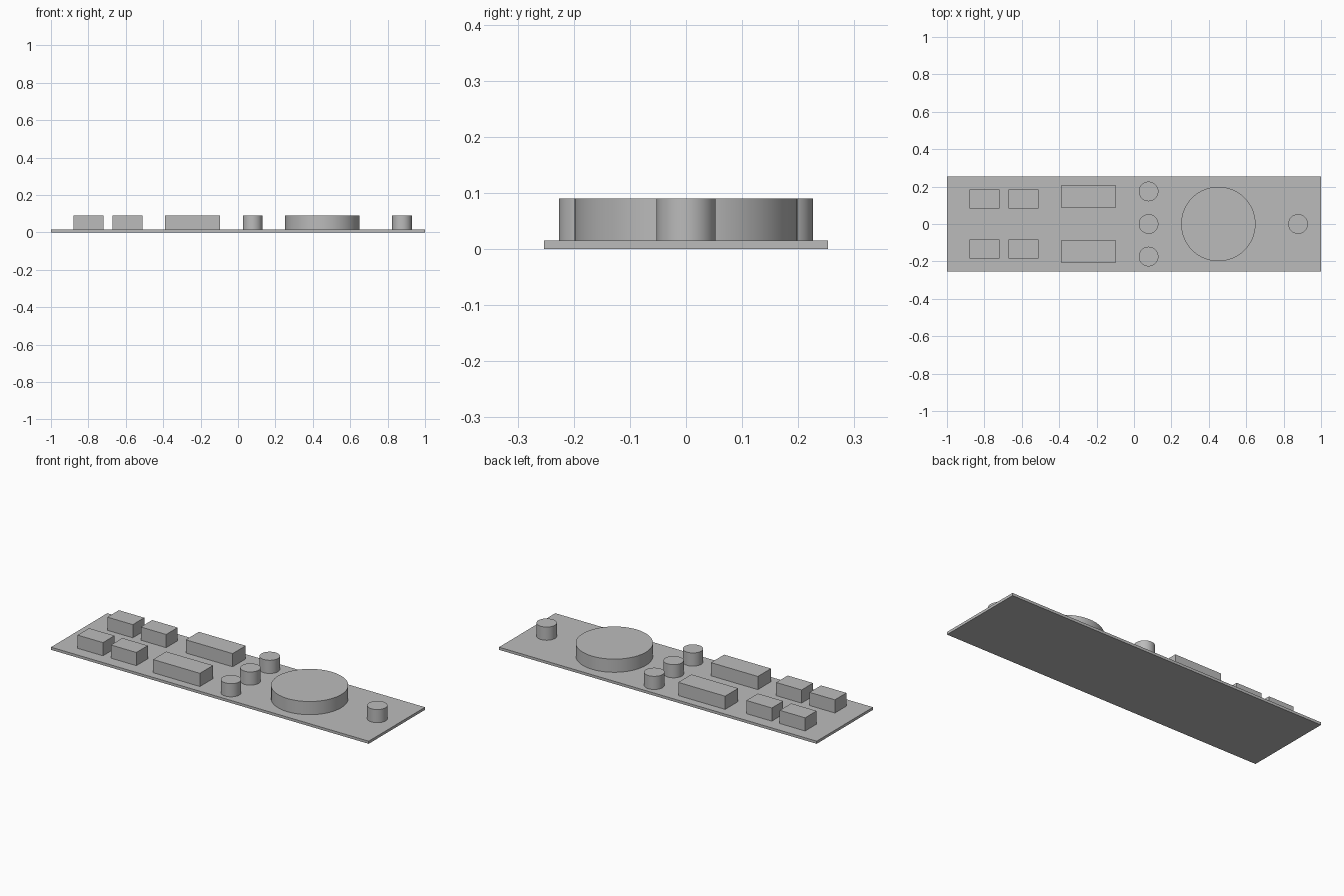
import bpy
import bmesh
from mathutils import Matrix

cube = bpy.data.objects.get("Cube")
if cube:
    bpy.data.objects.remove(cube, do_unlink=True)

GREY = (0.5, 0.5, 0.5, 1)
grey = bpy.data.materials.new("plain grey")
grey.use_nodes = True
grey.diffuse_color = GREY
grey.node_tree.nodes["Principled BSDF"].inputs["Base Color"].default_value = GREY

BASE_TOP, TOP = 0.015, 0.09


def finish(name, bm, smooth=False):
    mesh = bpy.data.meshes.new(name)
    bm.to_mesh(mesh)
    bm.free()
    mesh.materials.append(grey)
    obj = bpy.data.objects.new(name, mesh)
    bpy.context.collection.objects.link(obj)
    if smooth:
        bpy.ops.object.select_all(action="DESELECT")
        obj.select_set(True)
        bpy.context.view_layer.objects.active = obj
        bpy.ops.object.shade_smooth_by_angle()


def box(name, x, y, width, depth, low=BASE_TOP, high=TOP):
    bm = bmesh.new()
    place = Matrix.Translation((x, y, (low + high) / 2))
    bmesh.ops.create_cube(bm, size=1, matrix=place @ Matrix.Diagonal((width, depth, high - low, 1)))
    finish(name, bm)


def disc(name, x, y, radius, sides=64):
    bm = bmesh.new()
    bmesh.ops.create_cone(bm, cap_ends=True, segments=sides, radius1=radius, radius2=radius,
                          depth=TOP - BASE_TOP,
                          matrix=Matrix.Translation((x, y, (BASE_TOP + TOP) / 2)))
    finish(name, bm, smooth=True)


# Thin face plate
box("base_plate", 0, 0, 2, 0.506, 0, BASE_TOP)

# Rectangular buttons in a front and a back row
for row, side in (("front", -1), ("back", 1)):
    box(row + "_outer_button", -0.8, side * 0.134, 0.16, 0.103)
    box(row + "_inner_button", -0.59, side * 0.134, 0.16, 0.103)
    box(row + "_wide_button", -0.243, side * 0.147, 0.295, 0.118)

# Column of three small knobs
for name, y in (("front", -0.174), ("middle", 0), ("back", 0.174)):
    disc(name + "_knob", 0.078, y, 0.0525)

# Large dial and the single knob at the end
disc("large_dial", 0.451, 0, 0.199)
disc("end_knob", 0.877, 0, 0.0525)
